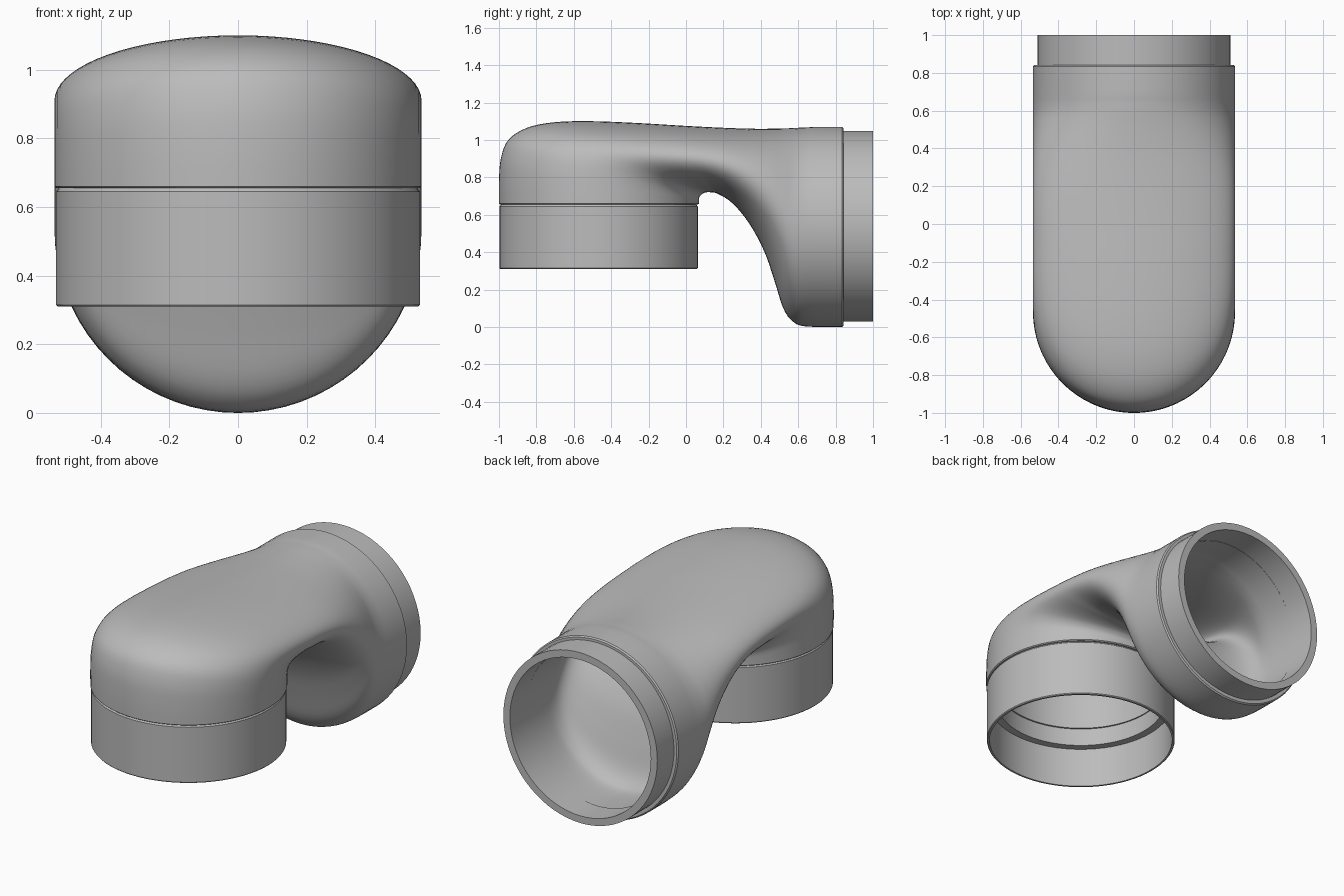
import bpy
import bmesh
import math
from mathutils import Vector

cube = bpy.data.objects.get("Cube")
if cube:
    bpy.data.objects.remove(cube, do_unlink=True)

SIDES = 72
STEPS = 4

grey = bpy.data.materials.new("plain grey")
grey.use_nodes = True
COLOUR = (0.5, 0.5, 0.5, 1)
grey.diffuse_color = COLOUR
grey.node_tree.nodes["Principled BSDF"].inputs["Base Color"].default_value = COLOUR


def loft(name, rings):
    """Skin a closed chain of elliptical rings; each is (outer point, inner point, half width)."""
    bm = bmesh.new()
    loops = []
    for outer, inner, width in rings:
        centre = (outer + inner) / 2
        half = (outer - inner) / 2
        loop = []
        for i in range(SIDES):
            a = math.tau * i / SIDES
            point = centre + half * math.cos(a)
            loop.append(bm.verts.new((width * math.sin(a), point.x, point.y)))
        loops.append(loop)
    for k, loop in enumerate(loops):
        following = loops[(k + 1) % len(loops)]
        for i in range(SIDES):
            j = (i + 1) % SIDES
            bm.faces.new((loop[i], loop[j], following[j], following[i]))
    bmesh.ops.recalc_face_normals(bm, faces=bm.faces)
    mesh = bpy.data.meshes.new(name)
    bm.to_mesh(mesh)
    bm.free()
    mesh.materials.append(grey)
    obj = bpy.data.objects.new(name, mesh)
    bpy.context.collection.objects.link(obj)
    bpy.ops.object.select_all(action="DESELECT")
    obj.select_set(True)
    bpy.context.view_layer.objects.active = obj
    bpy.ops.object.shade_smooth_by_angle(angle=math.radians(30))
    return obj


def spline(p0, p1, p2, p3, t):
    """Smooth curve point between p1 and p2."""
    return (p1 * 2 + (p2 - p0) * t + (p0 * 2 - p1 * 5 + p2 * 4 - p3) * t ** 2
            + (p1 * 3 - p0 - p2 * 3 + p3) * t ** 3) / 2


def smooth_path(points):
    pts = [Vector(p) for p in points]
    ends = [pts[0]] + pts + [pts[-1]]
    path = []
    for k in range(len(pts) - 1):
        for s in range(STEPS):
            path.append(spline(*ends[k:k + 4], s / STEPS))
    return path + [pts[-1]]


def shrink(ring, amount):
    """Offset a ring inwards by a wall thickness."""
    outer, inner, width = ring
    inset = (outer - inner).normalized() * amount
    return outer - inset, inner + inset, width - amount


def flat_ring(y, z, radius):
    return Vector((y - radius, z)), Vector((y + radius, z)), radius


def upright_ring(y, z, radius):
    return Vector((y, z + radius)), Vector((y, z - radius)), radius


# Elbow body: side profile as (outer y, outer z, inner y, inner z)
RADIUS = 0.535
WALL = 0.067
profile = [
    (-1, .66, .07, .66),
    (-1, .78, .07, .675),
    (-.99, .9, .07, .69),
    (-.95, 1, .075, .7),
    (-.85, 1.065, .085, .71),
    (-.7, 1.095, .095, .716),
    (-.5, 1.1, .11, .72),
    (-.25, 1.09, .13, .72),
    (0, 1.075, .17, .712),
    (.2, 1.065, .25, .66),
    (.35, 1.06, .34, .55),
    (.46, 1.06, .42, .4),
    (.54, 1.062, .475, .24),
    (.6, 1.065, .52, .1),
    (.65, 1.067, .57, .03),
    (.7, 1.07, .64, .003),
    (.835, 1.07, .835, 0),
]
outside = [(Vector(p[:2]), Vector(p[2:]), RADIUS) for p in smooth_path(profile)]
inside = [shrink(ring, WALL) for ring in reversed(outside)]
back_edge = upright_ring(.842, RADIUS, RADIUS - .007)
back_inner = upright_ring(.842, RADIUS, RADIUS - WALL)
front_edge = flat_ring(-.465, .655, RADIUS - .006)
loft("elbow_body", [front_edge] + outside + [back_edge, back_inner] + inside)

# Front socket collar, with a seam groove on top and a ledge inside
collar = [(.53, .315), (.53, .645), (.525, .65), (.522, .656), (.47, .656),
          (.47, .55), (.515, .55), (.515, .31), (.526, .31)]
loft("front_socket_collar", [flat_ring(-.467, z, r) for r, z in collar])

# Back spigot sleeve
sleeve = [(.51, .84), (.51, 1), (.467, 1), (.467, .84)]
loft("back_spigot_sleeve", [upright_ring(y, RADIUS + .003, r) for r, y in sleeve])
